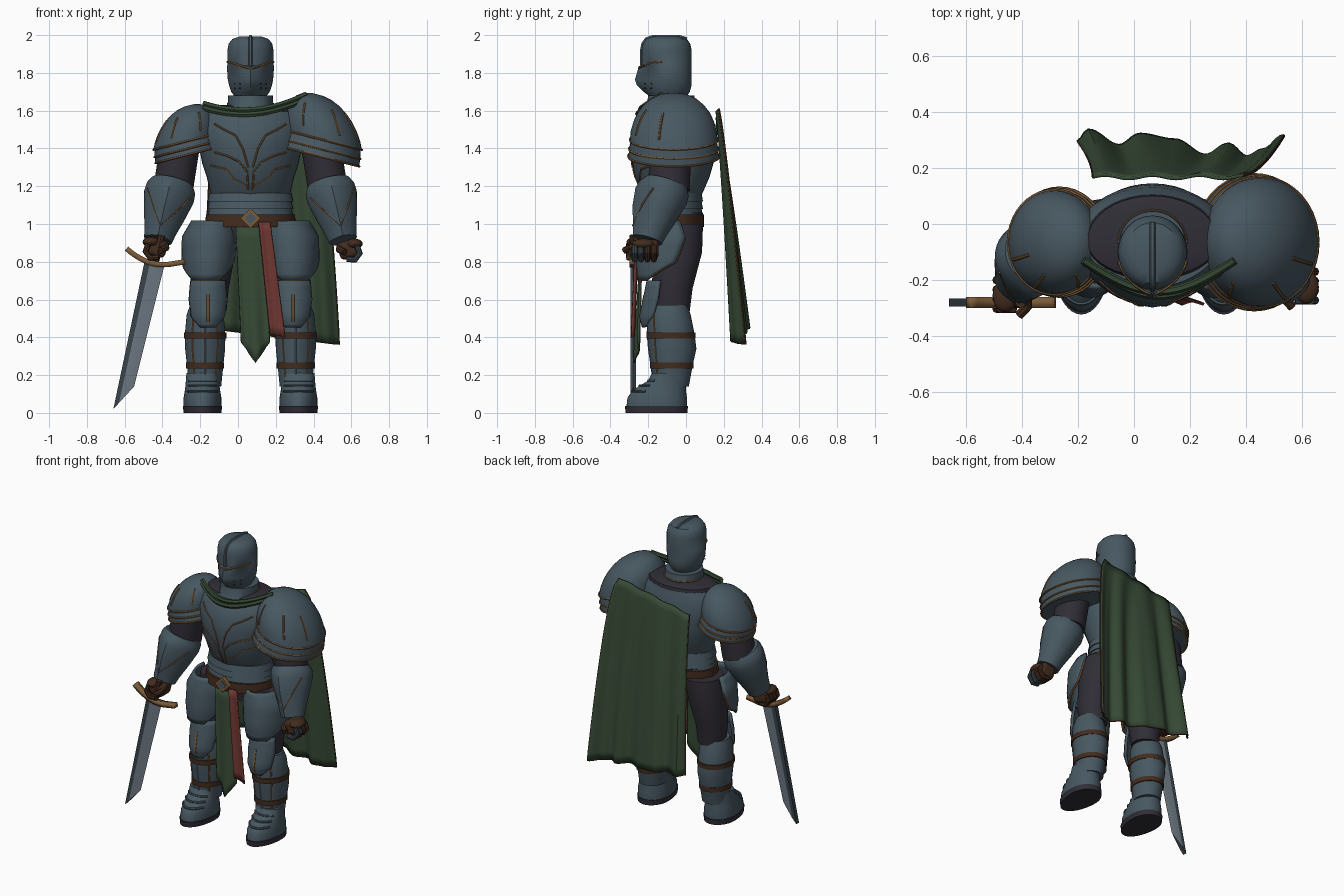
import bpy, bmesh, math
from mathutils import Matrix, Vector
from math import sin, cos, pi, radians, sqrt

if "Cube" in bpy.data.objects:
    bpy.data.objects.remove(bpy.data.objects["Cube"])

C = 0.066  # centre line of the body


def material(name, rgb):
    m = bpy.data.materials.new(name)
    m.diffuse_color = (*rgb, 1)
    m.use_nodes = True
    m.node_tree.nodes["Principled BSDF"].inputs["Base Color"].default_value = m.diffuse_color
    return m


SLATE = material("slate_steel", (0.064, 0.097, 0.120))
BLADE = material("bright_steel", (0.16, 0.195, 0.235))
EDGE = material("dark_steel", (0.040, 0.058, 0.070))
DARK = material("dark_cloth", (0.030, 0.027, 0.037))
GREEN = material("green_cloth", (0.037, 0.067, 0.035))
RED = material("red_cloth", (0.155, 0.037, 0.031))
BROWN = material("brown_leather", (0.055, 0.025, 0.013))
BRONZE = material("bronze", (0.20, 0.105, 0.04))


def finish(name, bm, *mats):
    bmesh.ops.recalc_face_normals(bm, faces=bm.faces)
    me = bpy.data.meshes.new(name)
    bm.to_mesh(me)
    bm.free()
    ob = bpy.data.objects.new(name, me)
    bpy.context.collection.objects.link(ob)
    for m in mats:
        me.materials.append(m)
    return ob


def ring_pt(r, a):
    """Point on an oval ring (cx, cy, z, rx, back, front, point) at angle a."""
    cx, cy, z, rx, rb = r[:5]
    rf = r[5] if len(r) > 5 else rb
    p = r[6] if len(r) > 6 else 0
    c, s = cos(a), sin(a)
    y = cy + rb * s if s >= 0 else cy - rf * ((1 - p) * -s + p * (1 - abs(c)))
    return Vector((cx + rx * c, y, z))


def loft(name, rings, mat, M=Matrix(), n=40):
    bm = bmesh.new()
    rows = [[bm.verts.new(M @ ring_pt(r, 2 * pi * i / n)) for i in range(n)] for r in rings]
    for a, b in zip(rows, rows[1:]):
        for i in range(n):
            bm.faces.new((a[i], a[(i + 1) % n], b[(i + 1) % n], b[i]))
    bm.faces.new(rows[0])
    bm.faces.new(rows[-1])
    return finish(name, bm, mat)


def sheet(name, f, nu, nv, mat, thick):
    bm = bmesh.new()
    g = [[bm.verts.new(f(u / nu, v / nv)) for u in range(nu + 1)] for v in range(nv + 1)]
    for v in range(nv):
        for u in range(nu):
            bm.faces.new((g[v][u], g[v][u + 1], g[v + 1][u + 1], g[v + 1][u]))
    ob = finish(name, bm, mat)
    sol = ob.modifiers.new("thickness", 'SOLIDIFY')
    sol.thickness, sol.offset = thick, 0
    return ob


def tube(name, pts, mat, r=0.006, res=1):
    cu = bpy.data.curves.new(name, 'CURVE')
    cu.dimensions, cu.bevel_depth, cu.bevel_resolution, cu.use_fill_caps = '3D', r, res, True
    sp = cu.splines.new('POLY')
    sp.points.add(len(pts) - 1)
    for q, p in zip(sp.points, pts):
        q.co = (*p, 1)
    tmp = bpy.data.objects.new(name, cu)
    bpy.context.collection.objects.link(tmp)
    me = bpy.data.meshes.new_from_object(tmp)
    bpy.data.objects.remove(tmp)
    me.materials.clear()
    me.materials.append(mat)
    ob = bpy.data.objects.new(name, me)
    bpy.context.collection.objects.link(ob)
    return ob


def ball(name, loc, size, mat):
    bm = bmesh.new()
    bmesh.ops.create_uvsphere(bm, u_segments=16, v_segments=10, radius=1,
                              matrix=Matrix.Translation(loc) @ Matrix.Diagonal((*size, 1)))
    return finish(name, bm, mat)


def box(name, loc, size, mat, rot=Matrix(), bevel=0.0):
    bm = bmesh.new()
    bmesh.ops.create_cube(bm, size=1, matrix=Matrix.Translation(loc) @ rot @ Matrix.Diagonal((*size, 1)))
    ob = finish(name, bm, mat)
    if bevel:
        b = ob.modifiers.new("bevel", 'BEVEL')
        b.width, b.segments = bevel, 3
    return ob


def axis(lo, hi):
    z = (Vector(hi) - Vector(lo)).normalized()
    y = z.cross(Vector((1, 0, 0))).normalized()
    x = y.cross(z)
    return Matrix.Translation(lo) @ Matrix((x, y, z)).transposed().to_4x4()


# --- helmet with pointed visor, crest and brow trim
H = [(C, -.1, z, *r) for z, *r in (
    (1.67, .08, .10, .085), (1.70, .102, .12, .125, .3), (1.735, .114, .13, .16, .45), (1.765, .12, .13, .17, .45),
    (1.835, .125, .13, .15, .3), (1.84, .122, .13, .135), (1.92, .122, .13, .135),
    (1.955, .115, .122, .128), (1.98, .095, .105, .11), (1.992, .06, .065, .075))]
loft("helmet", H, SLATE)
tube("helmet_crest", [ring_pt(r, -pi / 2) for r in H[5:]] + [ring_pt(r, pi / 2) for r in H[:7:-1]], SLATE, .01)
brow = [(C, -.1, 1.822 + .038 * abs(cos(radians(a))), .126, .13, .152, .25) for a in range(-165, -14, 10)]
tube("brow_trim", [ring_pt(r, radians(a)) for r, a in zip(brow, range(-165, -14, 10))], BRONZE, .006)
for s in (-1, 1):
    for k in range(4):
        ball("breath_hole", ring_pt((C, -.1, 1.742 - .024 * (k % 2), .116, .13, .163, .45),
                                    -pi / 2 + s * (.5 + .3 * (k // 2))), (.004,) * 3, DARK)

# --- neck, collar and torso
loft("gorget", [(C, -.07, 1.55, .18, .15, .17), (C, -.07, 1.60, .14, .13, .15), (C, -.07, 1.615, .122, .12, .14),
                (C, -.07, 1.68, .118, .115, .13), (C, -.07, 1.68, .09, .09, .09)], SLATE)
tube("gorget_trim", [ring_pt((C, -.07, 1.635, .121, .118, .133), pi * i / 16) for i in range(17)], BRONZE, .005)
T = [(C, -.06, z, *r, .12) for z, *r in (
    (1.15, .205, .14, .16), (1.18, .215, .155, .18), (1.25, .232, .185, .212), (1.32, .255, .205, .23),
    (1.42, .275, .20, .238), (1.50, .285, .19, .225), (1.56, .265, .175, .195), (1.595, .24, .165, .17))]
loft("breastplate", T, SLATE)
loft("collar_padding", [(C, -.06, 1.57, .24, .168, .15), (C, -.06, 1.615, .232, .16, .13), (C, -.06, 1.63, .16, .13, .1)], DARK)
for z in (1.065, 1.105, 1.145):
    loft("waist_band", [(C, -.06, z - .026, .227, .15, .175), (C, -.06, z + .02, .218, .142, .165)], SLATE)
loft("hips", [(C, -.05, .90, .2, .12, .12), (C, -.05, 1.06, .215, .14, .15)], DARK)
loft("belt", [(C, -.06, .985, .24, .155, .19), (C, -.06, 1.05, .236, .155, .186)], BROWN)
diamond = Matrix.Rotation(pi / 4, 4, 'Y')
box("buckle", (C, -.255, 1.03), (.075, .03, .075), BRONZE, diamond)
box("buckle_gem", (C, -.271, 1.03), (.045, .008, .045), SLATE, diamond)


def chest(x, z):
    """Point on the front of the breastplate, x from the centre line."""
    for a, b in zip(T, T[1:]):
        if a[2] <= z <= b[2]:
            k = (z - a[2]) / (b[2] - a[2])
            r = [p + (q - p) * k for p, q in zip(a, b)]
            return ring_pt(r, -math.acos(max(-1, min(1, x / r[3]))))


for s in (-1, 1):
    for line in ([(.012, 1.18), (.018, 1.28), (.06, 1.33), (.12, 1.36), (.19, 1.38)],
                 [(.012, 1.30), (.04, 1.40), (.08, 1.47), (.14, 1.50), (.19, 1.53)],
                 [(.02, 1.20), (.09, 1.24), (.13, 1.29), (.21, 1.31)]):
        pts = [chest(s * (a[0] + (b[0] - a[0]) * k / 4), a[1] + (b[1] - a[1]) * k / 4)
               for a, b in zip(line, line[1:]) for k in range(5)]
        tube("chest_trim", pts, BRONZE, .005)

# --- green neck scarf
for k in range(2):
    tube("neck_scarf", [(-.18 + .54 * u, -.13 - (.125 - .015 * k) * sin(pi * u),
                         1.575 + .024 * k + .19 * (u - .45) ** 2 + .03 * u * u)
                        for u in [i / 20 for i in range(21)]], GREEN, .015)

for s, side in ((-1, "right"), (1, "left")):
    X = lambda off: C + s * off
    # shoulder dome with two lames
    k = .8 if s < 0 else 1
    M = (Matrix.Translation((X(.385 if s > 0 else .35), -.065, 1.445 if s > 0 else 1.435))
         @ Matrix.Rotation(s * .25, 4, 'Y') @ Matrix.Scale(k, 4))
    pr = lambda z, r: (-s * .4 * max(z, 0), 0, z, .212 * r, .232 * r)
    dome = [pr(z, r) for z, r in ((0, 1), (.045, .98), (.09, .92), (.13, .83), (.165, .71), (.195, .55), (.215, .37), (.226, .15))]
    loft(side + "_shoulder_dome", dome, SLATE, M)
    for i, z in enumerate((-.005, -.045)):
        loft(side + "_shoulder_lame", [pr(z - .045, 1.02 + .02 * i), pr(z + .01, .97 + .03 * i)], SLATE, M)
    for z, r in ((0, 1.0), (-.049, 1.02), (-.089, 1.04)):
        tube(side + "_shoulder_rim", [M @ ring_pt(pr(z, r), 2 * pi * i / 40) for i in range(41)], BRONZE, .006)
    for a in (-120, -62, -20):
        t = radians(a if s > 0 else 180 - a)
        tube(side + "_shoulder_trim", [M @ ring_pt(r, t) for r in dome[1:5]], BRONZE, .006)

    # arm
    lo, hi = (X(.41), -.09, 1.18), (X(.36), -.08, 1.50)
    loft(side + "_upper_arm", [(0, 0, z, .105, .11) for z in (0, .15, .3)], DARK, axis(lo, hi))
    A = axis((X(.49), -.20, .915), (X(.40), -.085, 1.27))
    F = [(0, 0, z, r, r, f, p) for z, r, f, p in ((0, .075, .085, .3), (.05, .085, .1, .4), (.15, .112, .135, .4),
         (.25, .135, .15, .3), (.295, .132, .14, .2), (.325, .115, .115, 0))]
    loft(side + "_vambrace", F, SLATE, A)
    tube(side + "_vambrace_trim", [A @ ring_pt(F[i], radians(a)) for i, a in
         ((3, -150), (2, -125), (1, -90), (2, -55), (3, -30))], BRONZE, .005)

    # gauntlet hand with curled fingers
    hx, hy, hz = (-.43, -.245, .875) if s < 0 else (.585, -.215, .865)
    box(side + "_hand", (hx, hy + .01, hz), (.105, .12, .095), BROWN, Matrix.Rotation(s * -.25, 4, 'Y'), .025)
    for i in range(4):
        tube(side + "_finger", [(hx + s * dx, hy + .045 - .034 * i, hz + dz) for dx, dz in
             ((.045, .02), (.06, -.02), (.035, -.055), (-.01, -.05))], BROWN if i < 2 or s < 0 else EDGE, .016, 2)
    tube(side + "_thumb", [(hx - s * .045, hy, hz + .02), (hx - s * .05, hy - .05, hz), (hx - s * .02, hy - .08, hz - .015)], BROWN, .018, 2)
    ball(side + "_knuckle_plate", (hx + s * .03, hy - .01, hz + .03), (.045, .06, .028), BROWN)

    # thigh, hip plate and knee
    loft(side + "_thigh", [(X(.215), -.07, .54, .088, .09, .09), (X(.215), -.07, .66, .1, .105, .11),
                           (X(.20), -.045, .85, .12, .13), (X(.17), -.04, 1.0, .125, .13)], DARK)

    def curved(rows):
        """Curved plate from rows of ring and angle range, outward side at 0 degrees."""
        def f(u, v):
            t = v * (len(rows) - 1)
            i = min(int(t), len(rows) - 2)
            r = [a + (b - a) * (t - i) for a, b in zip(rows[i], rows[i + 1])]
            a = r[4] + (r[5] - r[4]) * u
            return ring_pt((X(r[0]), -.07, r[1], r[2], r[3]), radians(a if s > 0 else 180 - a))
        return f

    tas = curved([(.20, 1.015, .105, .15, -165, 15), (.215, .93, .14, .172, -168, 22),
                  (.222, .80, .134, .185, -165, 5), (.225, .705, .12, .178, -118, -52)])
    sheet(side + "_hip_plate", tas, 18, 9, SLATE, .018)
    edge = [tas(0, v / 9) for v in range(3, 10)] + [tas(u / 12, 1) for u in range(13)] + [tas(1, v / 9) for v in range(8, 2, -1)]
    tube(side + "_hip_plate_trim", edge, BRONZE, .008)
    kn = curved([(.225, .70, .10, .13, -150, -30), (.225, .60, .112, .150, -148, -32),
                 (.225, .51, .105, .168, -142, -38), (.225, .455, .085, .155, -115, -65)])
    sheet(side + "_knee_plate", kn, 14, 9, SLATE, .018)
    tube(side + "_knee_trim", [kn(.5, .25 + v / 12) for v in range(8)], BRONZE, .012)

    # greave with straps
    G = [(X(.24), -.08, z, *r) for z, *r in ((.14, .085, .095, .09), (.25, .096, .115, .105, .1),
         (.34, .106, .135, .118, .15), (.42, .107, .125, .125, .15), (.52, .098, .105, .12), (.57, .08, .085, .1))]
    loft(side + "_greave", G, SLATE)
    for i, z in ((1, .25), (3, .41)):
        r = G[i]
        loft(side + "_greave_strap", [(r[0], r[1], z + d, r[3] + .005, r[4] + .005, r[5] + .005) for d in (-.016, .016)], BROWN)
    for a in (-130, -50):
        tube(side + "_greave_trim", [ring_pt(r, radians(a)) for r in G[:5]], BRONZE, .005)
    tube(side + "_greave_ridge", [ring_pt(r, -pi / 2) for r in G[:5]], BLADE, .004)

    # armoured boot
    bx = X(.254)
    B = [(bx, -.12, z, *r) for z, *r in ((.035, .1, .125, .195), (.08, .1, .125, .19), (.115, .094, .12, .165),
         (.145, .09, .12, .125), (.17, .088, .12, .08), (.21, .085, .12, .06))]
    loft(side + "_boot", B, SLATE)
    loft(side + "_sole", [(bx, -.12, 0, .1, .128, .2), (bx, -.12, .036, .104, .13, .203)], DARK)
    for r in B[2:5]:
        tube(side + "_boot_lame", [ring_pt(r, radians(a)) for a in range(-145, -34, 10)], SLATE, .007)

# --- front cloths
sheet("front_tabard", lambda u, v: Vector((-.012 + .03 * v + u * .15, -.232 - .03 * v + .014 * v * sin(u * 9),
      .985 - v * (.61 + .11 * (1 - abs(2 * u - 1))))), 16, 12, GREEN, .01)
sheet("red_sash", lambda u, v: Vector((.11 + .06 * v + u * (.06 + .02 * v), -.262 - .025 * v + .012 * sin(u * pi),
      1.01 - v * (.59 + .02 * u))), 6, 12, RED, .01)

# --- flowing cape hung from the left shoulder, folds given along its hem
FOLDS = [(0, .295), (.05, .335), (.2, .28), (.3, .32), (.47, .30), (.62, .245), (.73, .285), (.82, .24), (.9, .265), (1, .315)]


def cape(u, v):
    x0, x1 = -.145 - .055 * v ** 1.5, .39 + .145 * sqrt(v)
    for (a, ya), (b, yb) in zip(FOLDS, FOLDS[1:]):
        if u <= b:
            hem = ya + (yb - ya) * (1 - cos(pi * (u - a) / (b - a))) / 2
            break
    y = .168 + (hem - .168) * v ** .85 + .006 * sin(20 * u) * (1 - v)
    return Vector((x0 + (x1 - x0) * u, y, (1.50 + .11 * u) * (1 - v) + (.455 - .09 * u) * v))


sheet("cape", cape, 60, 24, GREEN, .012)
tube("cape_hem", [cape(0, i / 20) for i in range(20)] + [cape(i / 60, 1) for i in range(61)]
     + [cape(1, 1 - i / 20) for i in range(1, 21)], BROWN, .006)

# --- sword: thick dark back, bright tapering edge, curved guard and grip
bm = bmesh.new()
rows, h = [], Vector((0, .015, 0))
for (lx, lz), (rx, rz) in (((-.495, .80), (-.385, .80)), ((-.66, .02), (-.55, .14))):
    L, R = Vector((lx, -.28, lz)), Vector((rx, -.28, rz))
    mid = L.lerp(R, .27)
    rows.append([bm.verts.new(p) for p in (L - h, mid - h, R, mid + h, L + h)])
for i in range(5):
    f = bm.faces.new((rows[0][i], rows[0][(i + 1) % 5], rows[1][(i + 1) % 5], rows[1][i]))
    f.material_index = 1 if i in (1, 2) else 0
for r in rows:
    bm.faces.new(r)
finish("sword_blade", bm, EDGE, BLADE)
sheet("sword_guard", lambda u, v: Vector((-.59 + .31 * u, -.26 - .04 * v, .785 + .22 * max(0, .62 - u) ** 2 + .05 * max(0, u - .7))),
      14, 1, BRONZE, .028)
tube("sword_grip", [(-.44, -.28, .79), (-.405, -.28, .94)], BROWN, .02, 2)

# --- smooth shading with sharp edges kept
for ob in bpy.context.scene.objects:
    ob.select_set(True)
    bpy.context.view_layer.objects.active = ob
bpy.ops.object.shade_smooth_by_angle(angle=radians(35))
